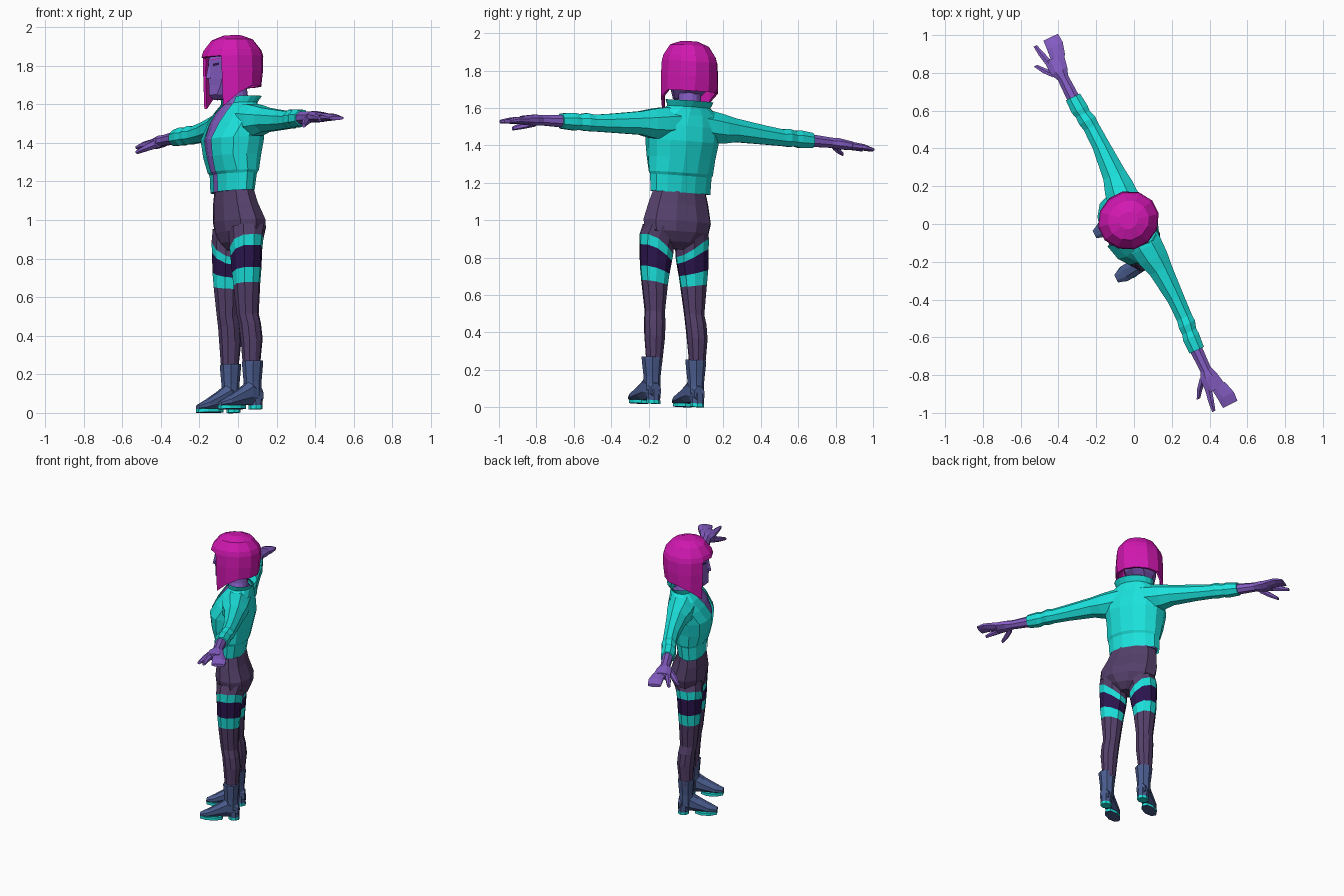
import bpy, bmesh
from math import sin, cos, pi, asin

if "Cube" in bpy.data.objects:
    bpy.data.objects.remove(bpy.data.objects["Cube"])

# Body frame: u = sideways, v = forward, z = up; the figure is turned and leans a little
SIDE, FWD, LEAN = (0.44, -0.90), (-0.90, -0.44), 0.07


def world(p):
    u, v, z = p
    return (u * SIDE[0] + v * FWD[0], u * SIDE[1] + v * FWD[1], z + LEAN * u)


def material(name, rgb):
    m = bpy.data.materials.new(name)
    m.diffuse_color = (*rgb, 1)
    m.use_nodes = True
    m.node_tree.nodes["Principled BSDF"].inputs["Base Color"].default_value = m.diffuse_color
    return m


SKIN = material("violet skin", (0.230, 0.108, 0.54))
TEAL = material("teal cloth", (0.011, 0.76, 0.72))
HAIR = material("magenta hair", (0.64, 0.009, 0.44))
LEGS = material("plum leggings", (0.090, 0.051, 0.145))
DARK = material("dark purple band", (0.024, 0.007, 0.075))
BOOT = material("slate blue leather", (0.070, 0.110, 0.275))


def make(name, rows, mats, closed=True, caps=True, skip=None):
    """Skin rows of points into quads; mats is one material or one per row gap."""
    per_row = mats if isinstance(mats, list) else [mats] * (len(rows) - 1)
    palette = list(dict.fromkeys(per_row))
    bm = bmesh.new()
    vs = [[bm.verts.new(world(p)) for p in r] for r in rows]
    n = len(rows[0])
    for j in range(len(rows) - 1):
        for i in range(n if closed else n - 1):
            if skip and skip(j, i):
                continue
            k = (i + 1) % n
            f = bm.faces.new((vs[j][i], vs[j][k], vs[j + 1][k], vs[j + 1][i]))
            f.material_index = palette.index(per_row[j])
    if caps:
        bm.faces.new(vs[0]).material_index = palette.index(per_row[0])
        bm.faces.new(vs[-1]).material_index = palette.index(per_row[-1])
    bmesh.ops.recalc_face_normals(bm, faces=bm.faces[:])
    me = bpy.data.meshes.new(name)
    bm.to_mesh(me)
    bm.free()
    for m in palette:
        me.materials.append(m)
    ob = bpy.data.objects.new(name, me)
    bpy.context.collection.objects.link(ob)
    return ob


def ring_z(z, cu, cv, ru, rv, rise=0, sg=1, n=10, off=0.5):
    """Level ring; angle 0 points forward, rise lowers the inner side of a limb."""
    a = [(i + off) * 2 * pi / n for i in range(n)]
    return [(cu + ru * sin(t), cv + rv * cos(t), z + rise * min(.75, 1.25 * sg * sin(t))) for t in a]


def ring_u(u, cv, cz, rv, rz, n=8):
    a = [(i + 0.5) * 2 * pi / n for i in range(n)]
    return [(u, cv + rv * cos(t), cz + rz * sin(t)) for t in a]


def ring_v(v, cu, cz, ru, rz, n=8):
    a = [(i + 0.5) * 2 * pi / n for i in range(n)]
    return [(cu + ru * cos(t), v, cz + rz * sin(t)) for t in a]


# Jacket: open-front shell with waistband, bust, shoulders and collar
jacket = [  # z, centre u, centre v, radius u, radius v, half opening
    (1.145, .015, .040, .175, .095, .020), (1.235, .015, .035, .178, .105, .022),
    (1.250, .015, .035, .185, .117, .024), (1.330, .010, .035, .190, .135, .030),
    (1.420, .005, .030, .202, .150, .040), (1.500, .000, .015, .212, .127, .055),
    (1.560, -.01, .000, .190, .100, .065), (1.605, -.01, -.012, .122, .085, .072),
    (1.638, -.01, -.022, .134, .100, .092)]
rows = []
for z, cu, cv, ru, rv, half in jacket:
    g = asin(half / ru)
    power = .7 if 1.3 < z < 1.45 else 1        # fuller bust
    row = []
    for i in range(14):
        t = g + i * (2 * pi - 2 * g) / 13
        c = cos(t) ** power if cos(t) > 0 else cos(t)
        row.append((cu + ru * sin(t), cv + rv * c, z))
    rows.append(row)
make("jacket", rows, TEAL, closed=False, caps=False)

# Bare torso and neck inside the jacket
rows = [ring_z(z, cu, cv, ru * .92, rv * .92, n=16) for z, cu, cv, ru, rv, h in jacket[:7]]
rows += [ring_z(1.60, -.02, .0, .075, .064, n=16), ring_z(1.63, -.02, .0, .062, .062, n=16),
         ring_z(1.74, -.03, .008, .058, .060, n=16)]
make("torso_and_neck", rows, SKIN)

# Head, with a vertex line down the middle of the face
HU, HV = -.03, .018
head = [(1.625, .075, .025, .03), (1.65, .05, .065, .085), (1.70, .01, .092, .125),
        (1.73, 0, .105, .137), (1.83, 0, .105, .137), (1.90, 0, .095, .11)]
make("head", [ring_z(z, HU, HV + dv, ru, rv, n=8, off=0) for z, dv, ru, rv in head], SKIN)
make("nose", [ring_z(1.735, HU, HV + .136, .013, .017, n=4, off=0),
              ring_z(1.800, HU, HV + .132, .008, .007, n=4, off=0)], SKIN)


# Eyes and brows: thin plates lying on the flat cheek faces
def face_plate(name, sg, f0, f1, z0, z1, mat):
    def at(f, z, d=.003):
        return (HU + sg * (.0742 * f + d * .5), HV + .137 - .040 * f + d, z)
    make(name, [[at(f0, z0), at(f1, z0 + .006)], [at(f0, z1 - .004), at(f1, z1)]],
         mat, closed=False, caps=False)


for sg, side in ((-1, "right"), (1, "left")):
    face_plate(side + "_eye", sg, .35, .8, 1.797, 1.815, DARK)
    face_plate(side + "_brow", sg, .25, .9, 1.828, 1.838, HAIR)

# Bob haircut: cap with a fringe, cut away at the face, long front locks
N = 12
hair = [(1.958, .045, .05), (1.935, .105, .11), (1.88, .14, .155),
        (1.848, .149, .165), (1.77, .155, .162)]
rows = [ring_z(z, HU, HV, ru, rv, n=N) for z, ru, rv in hair]
last = []
for u, v, z in ring_z(1.69, HU, HV, .156, .152, n=N):
    c = (v - HV) / .152
    last.append((u, v, 1.585 if c > .6 else 1.650 if c > .1 else 1.69))
rows.append(last)
bob = make("bob_hair", rows, HAIR, caps=False, skip=lambda j, i: j >= 3 and i in (0, N - 2, N - 1))
bm = bmesh.new()
bm.from_mesh(bob.data)
bmesh.ops.holes_fill(bm, edges=[e for e in bm.edges if e.is_boundary and
                                all(v.co.z > 1.94 for v in e.verts)], sides=N)
bmesh.ops.recalc_face_normals(bm, faces=bm.faces[:])
bm.to_mesh(bob.data)
bm.free()
thick = bob.modifiers.new("thickness", "SOLIDIFY")
thick.thickness, thick.offset = .016, -1

# Hips
make("hips", [ring_z(1.17, .02, .035, .150, .085), ring_z(1.08, .03, .030, .178, .100),
              ring_z(.99, .045, .015, .200, .122), ring_z(.935, .05, .012, .190, .118),
              ring_z(.88, .053, .016, .120, .098), ring_z(.84, .055, .022, .050, .060)], LEGS)

sleeve = [  # u, v, z, radius v, radius z
    (.07, -.005, 1.515, .095, .090), (.14, -.006, 1.508, .094, .092), (.21, -.012, 1.502, .086, .084),
    (.28, -.02, 1.500, .068, .068), (.45, -.025, 1.487, .050, .055), (.56, -.022, 1.480, .046, .048),
    (.60, -.018, 1.482, .051, .052), (.64, -.012, 1.480, .044, .045), (.67, -.008, 1.480, .050, .051),
    (.745, -.005, 1.478, .045, .044)]
leg = [  # z, outward offset, v, radius u, radius v, outward rise
    (.95, .095, .018, .085, .100, .02), (.868, .106, .030, .092, .088, .055),
    (.82, .109, .032, .090, .082, .045), (.725, .115, .033, .082, .076, .02),
    (.655, .116, .033, .073, .070, .01), (.50, .117, .028, .054, .058, 0),
    (.45, .122, .018, .058, .058, 0), (.37, .126, .010, .056, .058, 0), (.22, .128, .012, .042, .044, 0)]
boot = [(.255, .012, .056, .055), (.245, .012, .056, .055), (.15, .012, .045, .047), (.07, .012, .043, .046)]
foot = [(-.036, .075, .032, .042), (.03, .092, .044, .070), (.09, .070, .046, .047),
        (.16, .045, .046, .028), (.212, .032, .024, .014)]

for sg, side in ((-1, "right"), (1, "left")):
    # Arm and sleeve with gathered cuff
    make(side + "_sleeve", [ring_u(sg * u, v, z, a, b) for u, v, z, a, b in sleeve], TEAL)
    make(side + "_forearm", [ring_u(sg * .72, -.004, 1.478, .037, .037),
                             ring_u(sg * .87, -.002, 1.474, .032, .029)], SKIN)
    # Hand: joined fingers, separate pointing finger, drooping thumb
    make(side + "_palm", [ring_u(sg * .86, -.002, 1.474, .033, .029), ring_u(sg * .90, .0, 1.472, .051, .032),
                          ring_u(sg * .975, -.006, 1.466, .060, .025)], SKIN)
    make(side + "_fingers", [ring_u(sg * .96, -.025, 1.466, .043, .023),
                             ring_u(sg * 1.03, -.038, 1.462, .050, .018),
                             ring_u(sg * 1.08, -.038, 1.453, .046, .011)], SKIN)
    for part, pts in (("index_finger", [(.95, .028, 1.466, .022), (1.02, .045, 1.461, .018), (1.075, .056, 1.452, .011)]),
                      ("thumb", [(.885, .022, 1.464, .027), (.93, .065, 1.443, .021), (.98, .100, 1.422, .012)])):
        make(f"{side}_{part}", [ring_u(sg * u, v, z, r, r * .95, n=6) for u, v, z, r in pts], SKIN)

    # Leg with striped thigh bands
    make(side + "_leg", [ring_z(z, .055 + sg * d, v, ru, rv, rise, sg) for z, d, v, ru, rv, rise in leg],
         [LEGS, TEAL, DARK, TEAL, LEGS, LEGS, LEGS, LEGS])

    # Boot shaft, foot, heel and thin soles
    cu = .066 + sg * .130
    make(side + "_boot_shaft", [ring_z(z, cu, v, a, b, n=8) for z, v, a, b in boot], BOOT)
    tu = cu + .022
    make(side + "_boot_foot", [ring_v(v, cu + (tu - cu) * (v + .04) / .25, z, a, b) for v, z, a, b in foot], BOOT)
    make(side + "_boot_heel", [ring_z(.024, cu, -.005, .036, .036, n=8), ring_z(.08, cu, -.002, .04, .042, n=8)], BOOT)
    make(side + "_heel_tip", [ring_z(z, cu, -.005, .037, .037, n=8) for z in (.005, .024)], TEAL)
    make(side + "_sole", [ring_z(z, tu - .004, .140, .044, .078, n=8) for z in (.005, .007, .024)], [BOOT, TEAL])
